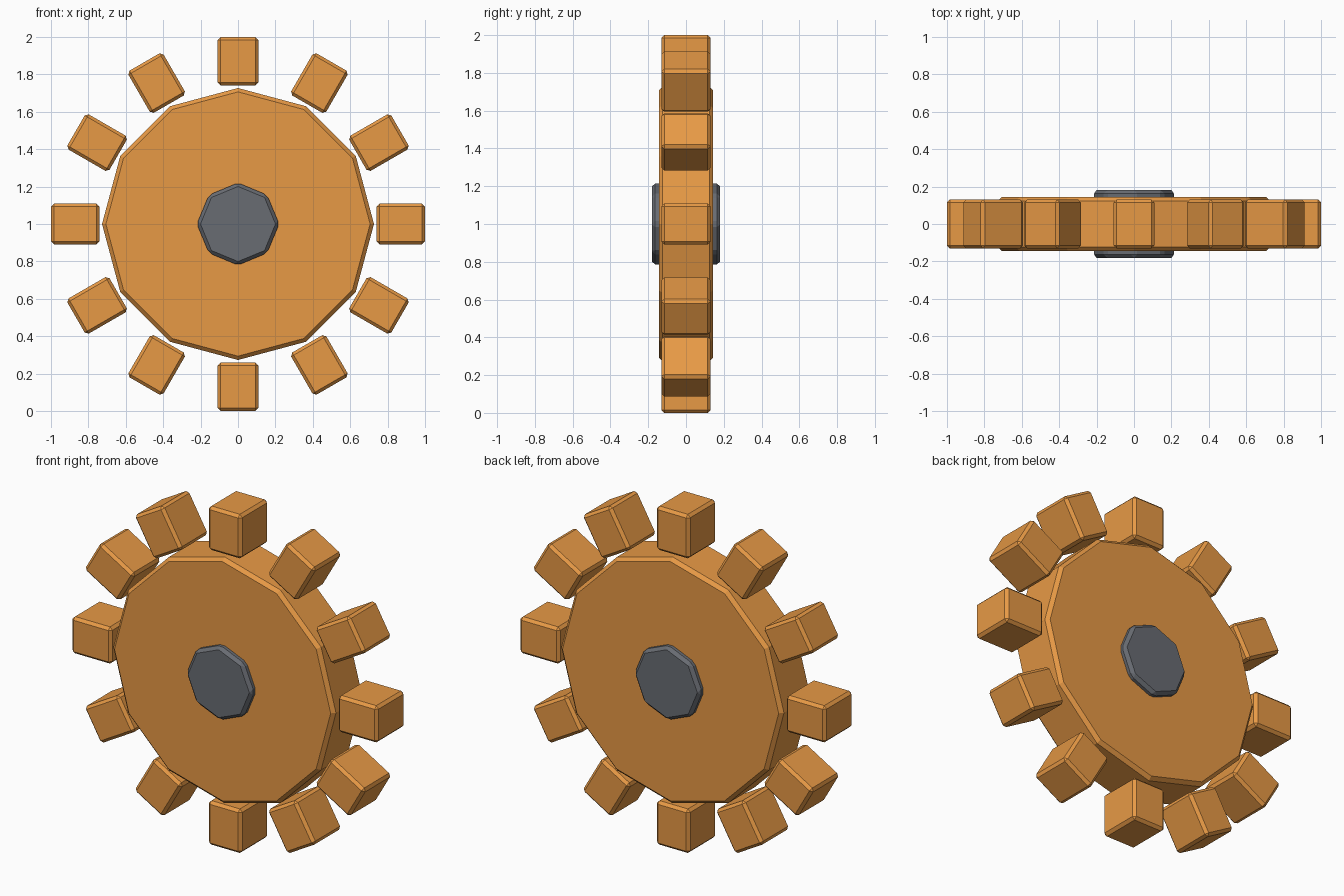
import bpy
from math import radians, sin, cos

if "Cube" in bpy.data.objects:
    bpy.data.objects.remove(bpy.data.objects["Cube"])

CENTRE_Z = 1.0


def material(name, rgb):
    m = bpy.data.materials.new(name)
    m.diffuse_color = (*rgb, 1)
    m.use_nodes = True
    m.node_tree.nodes["Principled BSDF"].inputs["Base Color"].default_value = m.diffuse_color
    return m


orange = material("orange", (0.80, 0.32, 0.06))
dark_grey = material("dark_grey", (0.14, 0.15, 0.17))


def finish(ob, name, mat, bevel):
    ob.name = name
    ob.data.materials.append(mat)
    mod = ob.modifiers.new("bevel", 'BEVEL')
    mod.width = bevel
    mod.segments = 1
    mod.limit_method = 'ANGLE'
    mod.angle_limit = radians(32)
    return ob


def disc(name, sides, radius, depth, mat, bevel):
    # Cylinder laid on its side, with a corner pointing straight up
    bpy.ops.mesh.primitive_cylinder_add(vertices=sides, radius=radius, depth=depth,
                                        location=(0, 0, CENTRE_Z),
                                        rotation=(radians(90), 0, 0))
    return finish(bpy.context.object, name, mat, bevel)


# Wheel body and hub
disc("wheel_body", 12, 0.727, 0.288, orange, 0.02)
disc("hub", 8, 0.22, 0.362, dark_grey, 0.018)

# Ring of twelve separate teeth
for i in range(12):
    a = radians(30 * i)
    r = 0.87
    bpy.ops.mesh.primitive_cube_add(size=1, location=(r * sin(a), 0, CENTRE_Z + r * cos(a)),
                                    rotation=(0, a, 0))
    tooth = bpy.context.object
    # Size the mesh itself so the bevel stays even
    for v in tooth.data.vertices:
        v.co.x *= 0.217
        v.co.y *= 0.262
        v.co.z *= 0.26
    finish(tooth, f"tooth_{i + 1:02d}", orange, 0.016)
